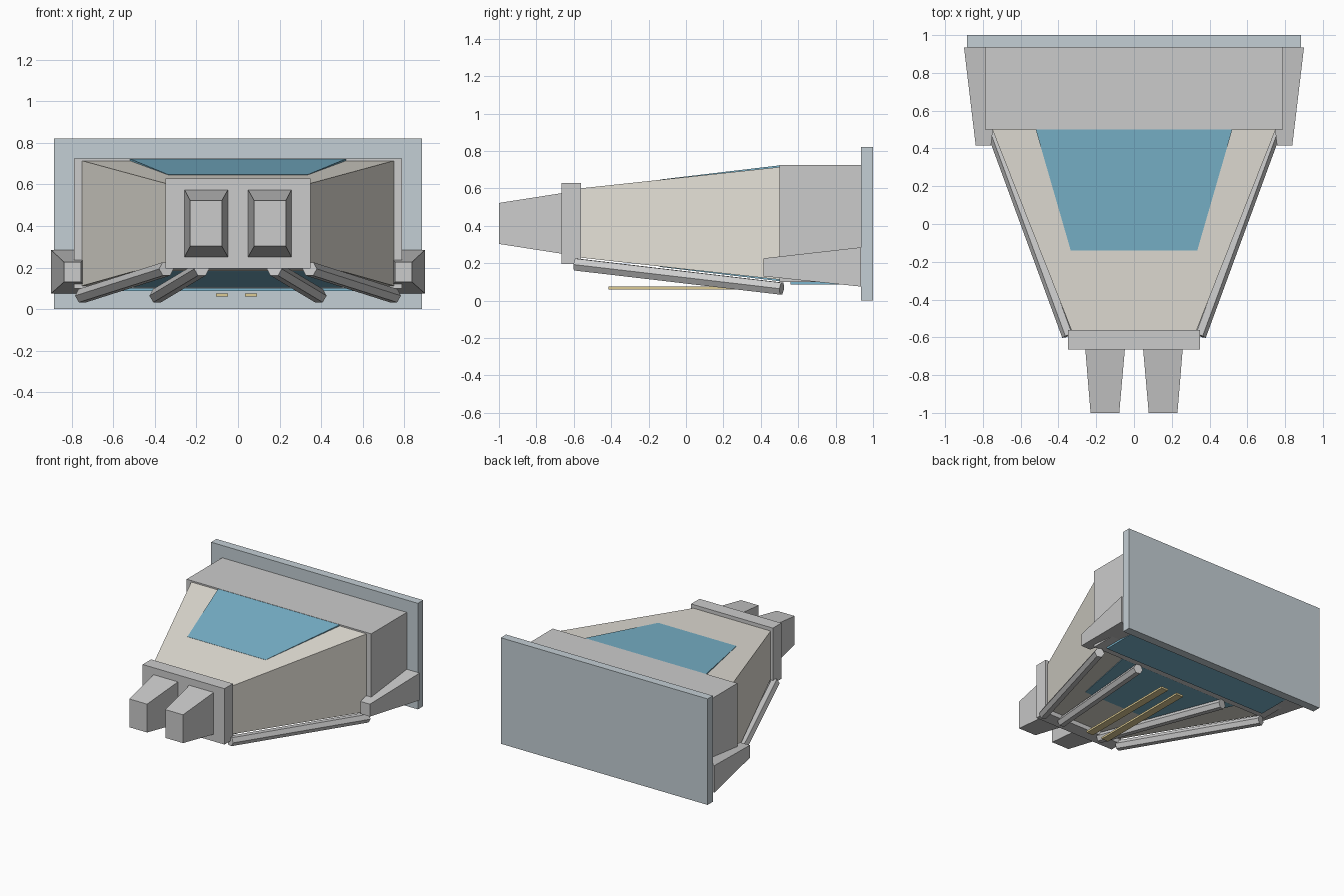
import bpy, bmesh
from mathutils import Vector

if "Cube" in bpy.data.objects:
    bpy.data.objects.remove(bpy.data.objects["Cube"])


def material(name, rgb):
    m = bpy.data.materials.new(name)
    m.diffuse_color = (*rgb, 1)
    m.use_nodes = True
    m.node_tree.nodes["Principled BSDF"].inputs["Base Color"].default_value = m.diffuse_color
    return m


BLUE = material("blue_glass", (0.20, 0.47, 0.62))
WARM = material("warm_grey", (0.80, 0.77, 0.70))
STEEL = material("steel_blue", (0.55, 0.62, 0.66))
BRASS = material("brass", (0.72, 0.60, 0.30))


def finish(bm, name, mat=None):
    bmesh.ops.recalc_face_normals(bm, faces=bm.faces)
    me = bpy.data.meshes.new(name)
    bm.to_mesh(me)
    bm.free()
    ob = bpy.data.objects.new(name, me)
    bpy.context.collection.objects.link(ob)
    if mat:
        me.materials.append(mat)
    return ob


def frustum(name, y0, front, y1, back, mat=None, side=1):
    """Loft between two rectangles (x0, x1, z0, z1) standing at y0 and y1."""
    bm = bmesh.new()
    loops = []
    for y, (xa, xb, za, zb) in ((y0, front), (y1, back)):
        loops.append([bm.verts.new((side * x, y, z)) for x, z in
                      ((xa, za), (xb, za), (xb, zb), (xa, zb))])
    a, b = loops
    bm.faces.new(a)
    bm.faces.new(b)
    for i in range(4):
        j = (i + 1) % 4
        bm.faces.new((a[i], a[j], b[j], b[i]))
    return finish(bm, name, mat)


def box(name, x, y, z, mat=None):
    return frustum(name, y[0], (*x, *z), y[1], (*x, *z), mat)


def strut(name, start, end, radius):
    """Six-sided bar between two points."""
    start, end = Vector(start), Vector(end)
    bm = bmesh.new()
    bmesh.ops.create_cone(bm, cap_ends=True, segments=6, radius1=radius,
                          radius2=radius, depth=(end - start).length)
    # keep flats facing up and down
    fwd = (end - start).normalized()
    right = fwd.cross(Vector((0, 0, 1))).normalized()
    up = right.cross(fwd)
    mid = (start + end) / 2
    # the cone's first vertex lies along its y axis
    for v in bm.verts:
        v.co = mid + right * v.co.y + up * v.co.x + fwd * v.co.z
    return finish(bm, name)


# Main hull
box("back_plate", (-0.885, 0.885), (0.935, 1.0), (0, 0.82), STEEL)
box("rear_box", (-0.79, 0.79), (0.5, 0.935), (0.1, 0.725))
frustum("tapered_body", -0.565, (-0.33, 0.33, 0.23, 0.6),
        0.5, (-0.75, 0.75, 0.112, 0.714), WARM)
box("front_collar", (-0.35, 0.35), (-0.665, -0.562), (0.196, 0.628))

# Blue panels above and below
frustum("top_window", -0.14, (-0.335, 0.335, 0.637, 0.647),
        0.5, (-0.52, 0.52, 0.712, 0.723), BLUE)
frustum("bottom_window", -0.14, (-0.335, 0.335, 0.180, 0.190),
        0.5, (-0.52, 0.52, 0.104, 0.114), BLUE)
box("rear_bottom_panel", (-0.72, 0.72), (0.56, 0.9), (0.086, 0.102), BLUE)

# Paired parts
for s, tag in ((-1, "left"), (1, "right")):
    frustum(f"nozzle_{tag}", -1.0, (0.078, 0.23, 0.303, 0.522),
            -0.66, (0.048, 0.258, 0.25, 0.575), side=s)
    frustum(f"side_bracket_{tag}", 0.415, (0.757, 0.838, 0.13, 0.226),
            0.935, (0.695, 0.9, 0.075, 0.285), side=s)
    strut(f"outer_strut_{tag}", (s * 0.345, -0.59, 0.193), (s * 0.75, 0.512, 0.064), 0.037)
    strut(f"inner_strut_{tag}", (s * 0.175, -0.59, 0.193), (s * 0.39, 0.512, 0.064), 0.037)

# Brass rails under the belly
for i, x in enumerate((-0.077, 0.063)):
    box(f"belly_rail_{i + 1}", (x - 0.029, x + 0.029), (-0.415, 0.415), (0.06, 0.075), BRASS)
